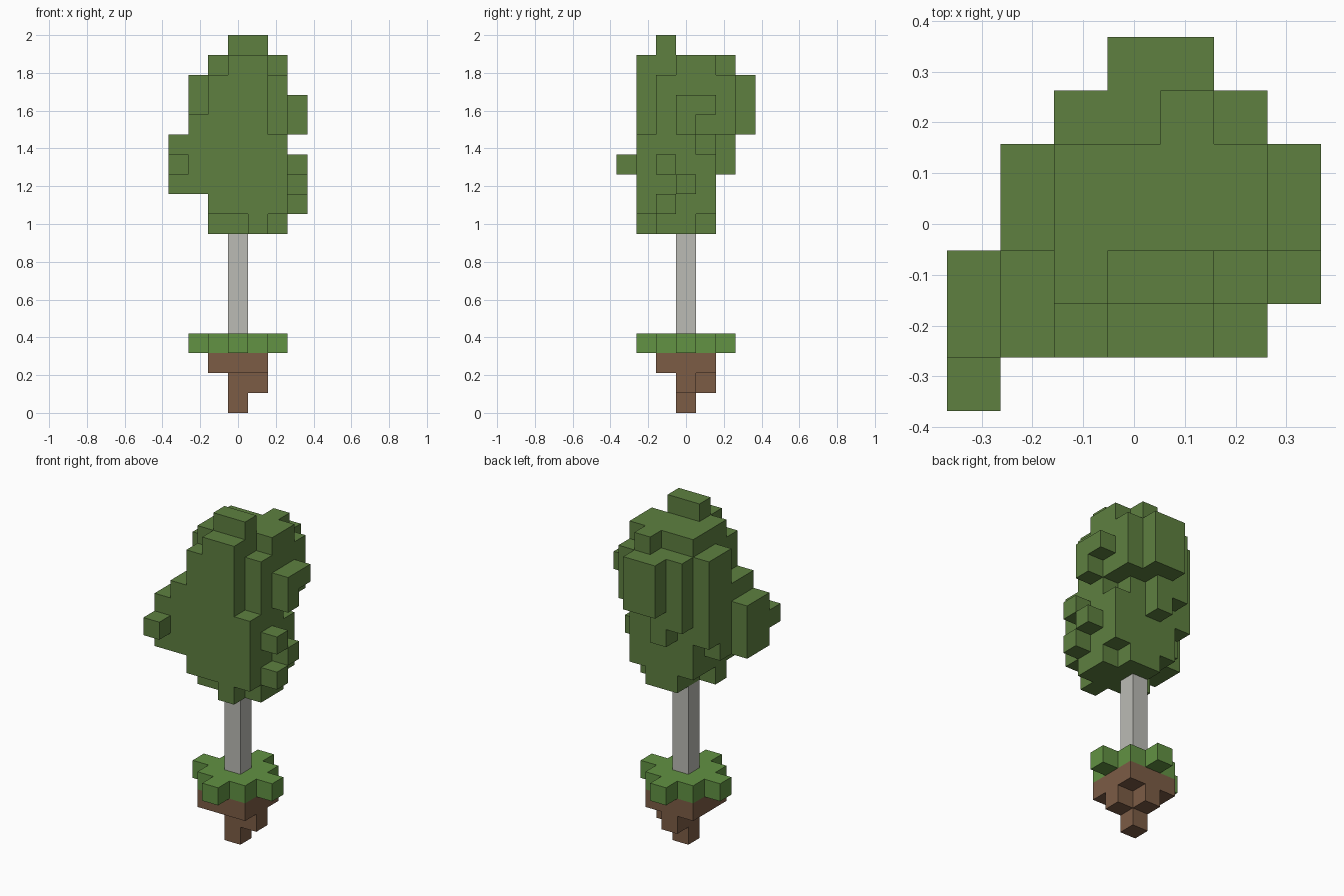
import bpy
import bmesh
from mathutils import Vector

cube = bpy.data.objects.get("Cube")
if cube:
    bpy.data.objects.remove(cube, do_unlink=True)

UNIT = 2 / 19  # edge of one block


def material(name, rgb):
    mat = bpy.data.materials.new(name)
    mat.use_nodes = True
    color = (*rgb, 1)
    mat.diffuse_color = color
    bsdf = next(n for n in mat.node_tree.nodes if n.type == "BSDF_PRINCIPLED")
    bsdf.inputs["Base Color"].default_value = color
    bsdf.inputs["Roughness"].default_value = 0.9
    return mat


def span(value):
    """A single cell index, or an inclusive (low, high) pair."""
    low, high = value if isinstance(value, tuple) else (value, value)
    return range(low, high + 1)


def block_object(name, mat, *groups):
    """Fill the listed boxes with blocks and keep only the outer skin."""
    cells = {(x, y, z)
             for boxes in groups for bx, by, bz in boxes
             for x in span(bx) for y in span(by) for z in span(bz)}
    bm = bmesh.new()
    corners = {}

    def corner(point):
        key = tuple(round(c * 2) for c in point)
        if key not in corners:
            corners[key] = bm.verts.new(Vector(point) * UNIT)
        return corners[key]

    for cell in cells:
        center = Vector(cell) + Vector((0, 0, 0.5))
        for axis in range(3):
            for sign in (-1, 1):
                normal = Vector((0, 0, 0))
                normal[axis] = sign
                if tuple(int(c) for c in Vector(cell) + normal) in cells:
                    continue
                u = Vector((0, 0, 0))
                u[(axis + 1) % 3] = 1
                v = normal.cross(u)
                ring = (-u - v, u - v, u + v, v - u)
                bm.faces.new([corner(center + (normal + r) / 2) for r in ring])

    mesh = bpy.data.meshes.new(name)
    bm.to_mesh(mesh)
    bm.free()
    mesh.materials.append(mat)
    obj = bpy.data.objects.new(name, mesh)
    bpy.context.collection.objects.link(obj)
    return obj


leaf_green = material("leaf green", (0.112, 0.216, 0.051))
grass_green = material("grass green", (0.122, 0.287, 0.056))
soil_brown = material("soil brown", (0.202, 0.107, 0.06))
bark_grey = material("bark grey", (0.497, 0.497, 0.462))

# Ground: tapering soil, grass pad with four arms, straight trunk
block_object("soil", soil_brown, [
    (0, 0, (0, 1)), (1, 0, 1), (0, 1, 1), ((-1, 1), (-1, 1), 2)])
block_object("grass", grass_green, [
    ((-1, 1), (-1, 1), 3), ((-2, 2), 0, 3), (0, (-2, 2), 3)])
block_object("trunk", bark_grey, [(0, 0, (4, 8))])

# Crown: core with underside and top
core = [((-1, 1), (-1, 1), (10, 17)), ((0, 1), (0, 1), 9),
        ((-1, 1), -1, 9), ((0, 1), -1, 18)]
front_leaves = [((-1, 1), -2, (10, 16)), ((0, 1), -2, 17), (1, -2, 9)]
back_leaves = [(-1, 2, (13, 16)), (0, 2, (12, 16)), (1, 2, (14, 17)),
               ((0, 1), 3, (14, 16))]
# Side of the crown towards +x, with its loose bumps
left_leaves = [(2, -2, (10, 13)), (2, -1, (9, 16)), (2, 0, (9, 17)),
               (2, 1, (10, 12)), (2, 1, (14, 17)), (2, 2, (14, 16))]
left_bumps = [(3, (0, 1), 15), (3, 0, 14), (3, -1, 12), (3, 0, 11), (3, -1, 10)]
# Side of the crown towards -x, with its stepped wing
right_leaves = [(-2, (-2, -1), (11, 14)), (-2, 0, (11, 16)), (-2, 1, (12, 16)),
                (-3, (-2, -1), (11, 13)), (-3, -3, 12)]

block_object("leaf_crown", leaf_green, core, front_leaves, back_leaves,
             left_leaves, left_bumps, right_leaves)
